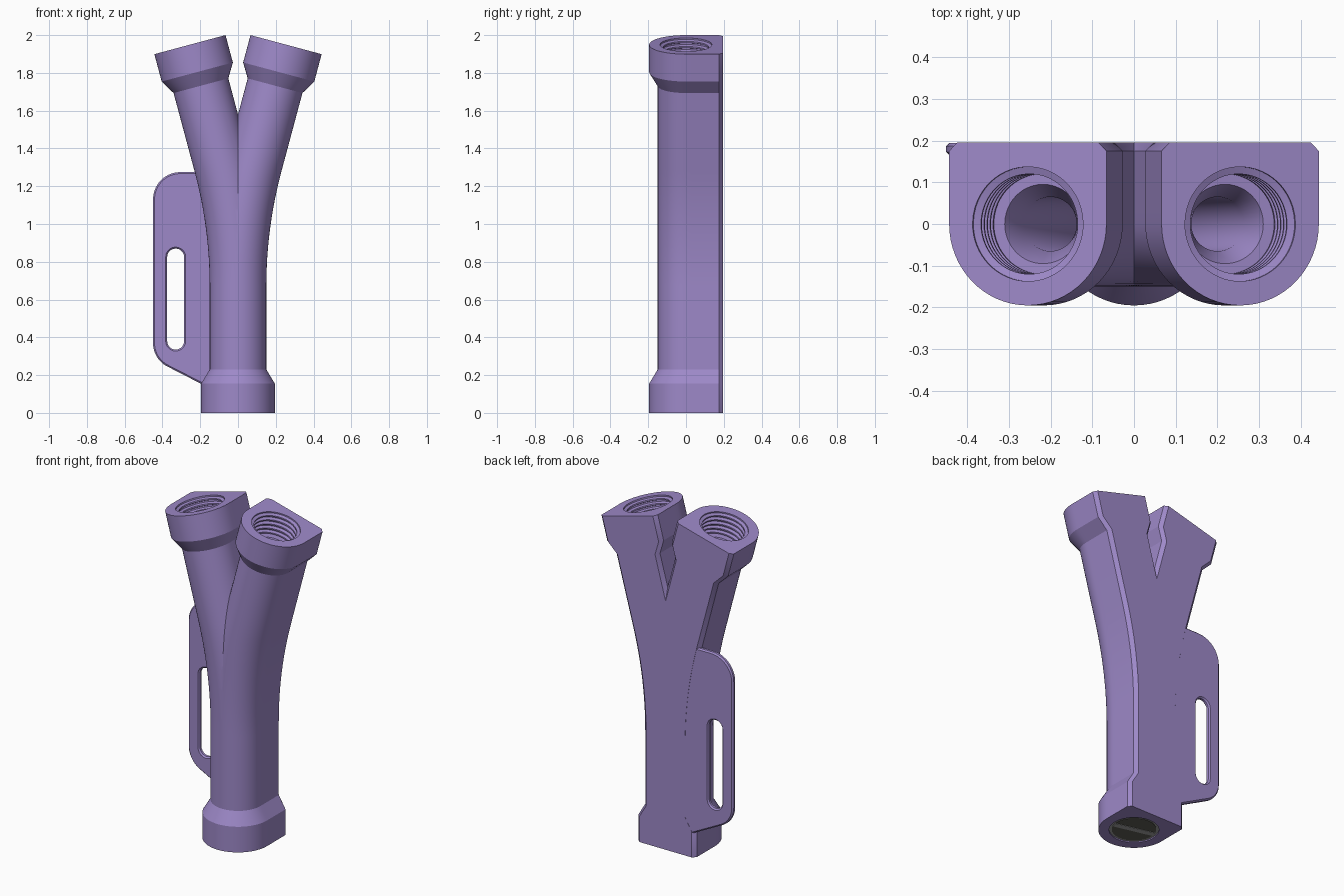
import bpy, bmesh, math
from mathutils import Vector

if "Cube" in bpy.data.objects:
    bpy.data.objects.remove(bpy.data.objects["Cube"])

# ---- colours ----
def material(name, rgb):
    m = bpy.data.materials.new(name)
    m.diffuse_color = (*rgb, 1)
    m.use_nodes = True
    m.node_tree.nodes["Principled BSDF"].inputs["Base Color"].default_value = m.diffuse_color
    return m

PURPLE = material("purple plastic", (0.34, 0.25, 0.58))
GREY = material("light grey", (0.36, 0.36, 0.36))
DARK = material("dark olive grey", (0.11, 0.11, 0.09))

BACK, CH = 0.195, 0.02            # flat back position, back edge chamfer
R_TUBE, R_COLLAR = 0.15, 0.195
TILT, BEND = math.radians(15), 2.5
Z_BEND = 1.0 - BEND * math.tan(TILT / 2)
S_ARC = Z_BEND + BEND * TILT
S_END = S_ARC + 0.983 - BEND * math.tan(TILT / 2)


def path(s):
    """Centre point and tilt at length s: straight, arc, straight."""
    if s <= Z_BEND:
        return 0, s, 0
    a = min((s - Z_BEND) / BEND, TILT)
    rest = max(s - S_ARC, 0)
    return (BEND * (1 - math.cos(a)) + rest * math.sin(a),
            Z_BEND + BEND * math.sin(a) + rest * math.cos(a), a)


def d_section(r):
    """Round front, straight sides and chamfered flat back."""
    pts = [(r * math.cos(math.pi + math.pi * i / 32), r * math.sin(math.pi + math.pi * i / 32))
           for i in range(33)]
    side = [(r, (BACK - CH) * i / 6) for i in range(1, 7)]
    flat = [((r - CH) * (1 - i / 6), BACK) for i in range(13)]
    return pts + side + flat + [(-x, y) for x, y in reversed(side)]


def o_section(r):
    """Round bore with points matching the outer section."""
    return [(r * x / math.hypot(x, y), r * y / math.hypot(x, y)) for x, y in d_section(R_COLLAR)]


# ---- forked body: one arm lofted outside and inside, cut at the middle, mirrored ----
steps = 16
outer = [(0, R_COLLAR), (0.155, R_COLLAR), (0.23, R_TUBE)]
outer += [(Z_BEND + (S_ARC - Z_BEND) * i / steps, R_TUBE) for i in range(steps + 1)]
outer += [(S_END - 0.225, R_TUBE), (S_END - 0.15, R_COLLAR), (S_END, R_COLLAR)]

thread = []                       # depth, radius
for i in range(5):
    thread += [(0.028 * i, 0.137), (0.028 * i + 0.008, 0.137),
               (0.028 * i + 0.014, 0.12), (0.028 * i + 0.022, 0.12)]
thread += [(0.14, 0.137), (0.141, 0.095), (0.21, 0.065)]
inner = [(S_END - d, r) for d, r in thread]
inner += [(S_ARC - (S_ARC - Z_BEND) * i / steps, 0.065) for i in range(steps + 1)]
inner += [(d, r) for d, r in reversed(thread)]

bm = bmesh.new()
rings = []
for section, stations in ((d_section, outer), (o_section, inner)):
    for s, r in stations:
        cx, cz, a = path(s)
        rings.append([bm.verts.new((cx + x * math.cos(a), y, cz - x * math.sin(a)))
                      for x, y in section(r)])
for A, B in zip(rings, rings[1:] + rings[:1]):
    n = len(A)
    for i in range(n):
        j = (i + 1) % n
        bm.faces.new((A[i], A[j], B[j], B[i]))
bmesh.ops.bisect_plane(bm, geom=bm.verts[:] + bm.edges[:] + bm.faces[:], dist=1e-5,
                       plane_co=(0, 0, 0), plane_no=(1, 0, 0), clear_inner=True)
copy = bmesh.ops.duplicate(bm, geom=bm.verts[:] + bm.edges[:] + bm.faces[:])["geom"]
for v in copy:
    if isinstance(v, bmesh.types.BMVert):
        v.co.x = -v.co.x
bmesh.ops.reverse_faces(bm, faces=[f for f in copy if isinstance(f, bmesh.types.BMFace)])
bmesh.ops.remove_doubles(bm, verts=bm.verts[:], dist=1e-4)
bmesh.ops.recalc_face_normals(bm, faces=bm.faces[:])
me = bpy.data.meshes.new("forked_body")
bm.to_mesh(me)
bm.free()
body = bpy.data.objects.new("forked_body", me)
bpy.context.collection.objects.link(body)
me.materials.append(PURPLE)


def select(ob):
    bpy.ops.object.select_all(action='DESELECT')
    ob.select_set(True)
    bpy.context.view_layer.objects.active = ob


select(body)
bpy.ops.object.shade_smooth_by_angle(angle=math.radians(25))


# ---- side handle plate with slot ----
def arc(cx, cz, r, a0, a1, n=10):
    return [(cx + r * math.cos(math.radians(a0 + (a1 - a0) * i / n)),
             cz + r * math.sin(math.radians(a0 + (a1 - a0) * i / n))) for i in range(n + 1)]


outline = [(-0.1, 0.105), (-0.1, 1.275)] + arc(-0.305, 1.13, 0.145, 90, 180)
outline += arc(-0.31, 0.37, 0.14, 180, 240)
slot = arc(-0.33, 0.825, 0.045, 0, 180) + arc(-0.33, 0.38, 0.045, 180, 360)
cu = bpy.data.curves.new("handle_plate", 'CURVE')
cu.dimensions, cu.fill_mode = '2D', 'BOTH'
cu.extrude, cu.bevel_depth, cu.offset, cu.bevel_resolution = 0.007, 0.008, -0.008, 0
for pts in (outline, slot):
    sp = cu.splines.new('POLY')
    sp.points.add(len(pts) - 1)
    for p, (x, z) in zip(sp.points, pts):
        p.co = (x, z, 0, 1)
    sp.use_cyclic_u = True
handle = bpy.data.objects.new("handle_plate", cu)
bpy.context.collection.objects.link(handle)
handle.rotation_euler.x = math.pi / 2
handle.location.y = 0.1795
cu.materials.append(PURPLE)
select(handle)
bpy.ops.object.convert(target='MESH')
bpy.ops.object.shade_smooth_by_angle(angle=math.radians(25))


# ---- inlet plug: rim, two dark openings and a bar across ----
def disc(name, r, z0, z1, mat):
    bpy.ops.mesh.primitive_cylinder_add(vertices=48, radius=r, depth=z1 - z0,
                                        location=(0, 0, (z0 + z1) / 2))
    bpy.context.object.name = name
    bpy.context.object.data.materials.append(mat)


disc("inlet_rim", 0.136, 0.006, 0.02, GREY)
disc("inlet_opening", 0.122, 0.004, 0.012, DARK)
bpy.ops.mesh.primitive_cube_add(size=1, location=(0, 0, 0.006), rotation=(0, 0, math.radians(-14)))
bar = bpy.context.object
bar.name = "inlet_bar"
bar.scale = (0.24, 0.035, 0.008)
bar.data.materials.append(GREY)
